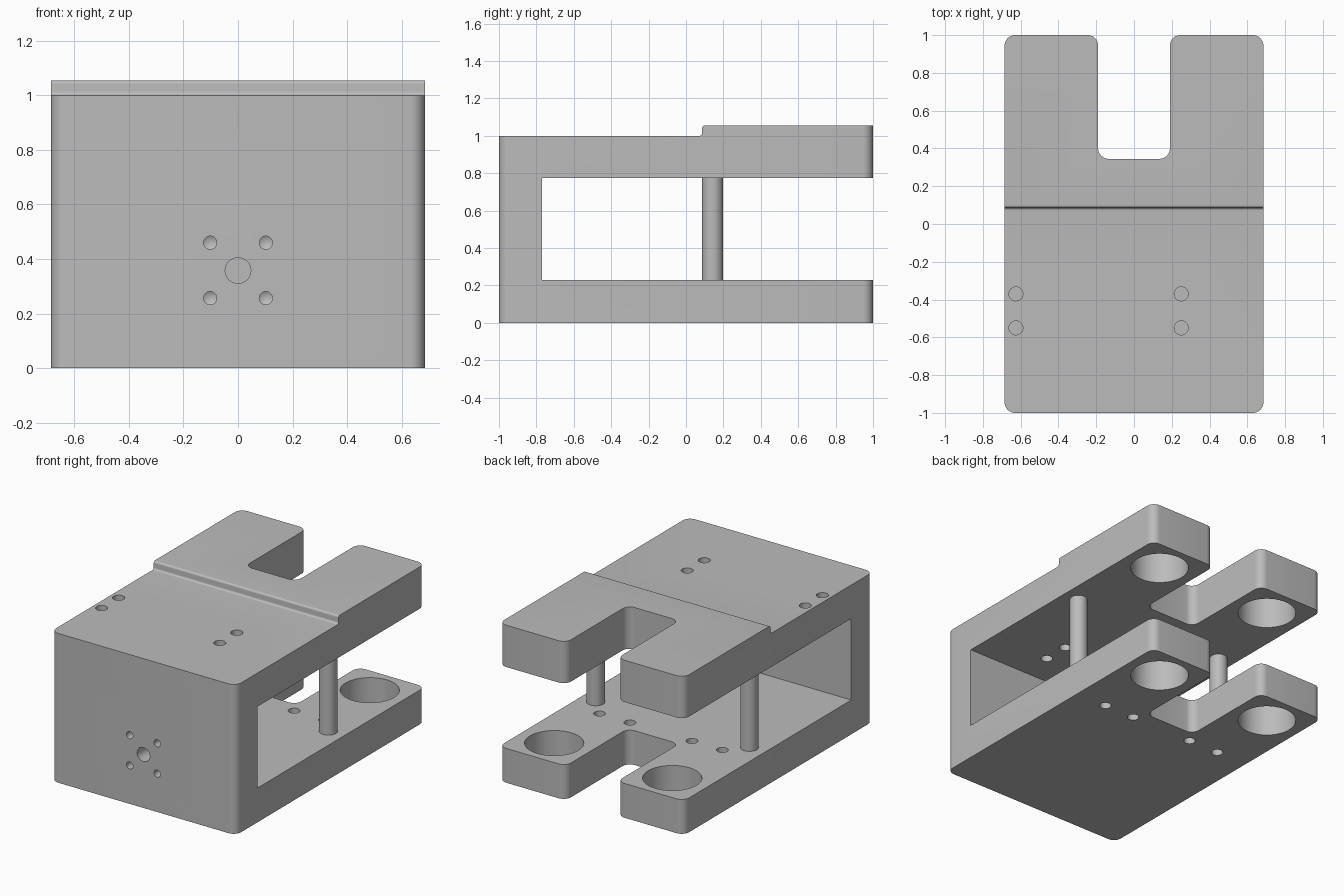
import bpy, bmesh
from math import pi
from mathutils import Vector, Matrix

cube = bpy.data.objects.get("Cube")
if cube:
    bpy.data.objects.remove(cube, do_unlink=True)

grey = bpy.data.materials.new("plain grey")
grey.use_nodes = True
grey.diffuse_color = (0.5, 0.5, 0.5, 1)
grey.node_tree.nodes["Principled BSDF"].inputs["Base Color"].default_value = grey.diffuse_color


def make_object(name, bm):
    bmesh.ops.recalc_face_normals(bm, faces=bm.faces)
    mesh = bpy.data.meshes.new(name)
    bm.to_mesh(mesh)
    bm.free()
    mesh.materials.append(grey)
    obj = bpy.data.objects.new(name, mesh)
    bpy.context.collection.objects.link(obj)
    return obj


def rounded(points, steps=8):
    """Replace each (u, v, radius) corner by a quarter arc."""
    out = []
    for i, (u, v, r) in enumerate(points):
        p = Vector((u, v))
        if not r:
            out.append(p)
            continue
        a = (Vector(points[i - 1][:2]) - p).normalized() * r
        b = (Vector(points[(i + 1) % len(points)][:2]) - p).normalized() * r
        for k in range(steps + 1):
            m = Matrix.Rotation(k / steps * pi / 2, 2) @ Vector((1, 0))
            out.append(p + a + b - b * m.x - a * m.y)
    return out


def prism(name, points, place, along):
    bm = bmesh.new()
    face = bm.faces.new([bm.verts.new(place(u, v)) for u, v in rounded(points)])
    ext = bmesh.ops.extrude_face_region(bm, geom=[face])
    verts = [g for g in ext["geom"] if isinstance(g, bmesh.types.BMVert)]
    bmesh.ops.translate(bm, verts=verts, vec=along)
    return make_object(name, bm)


def add_cylinder(bm, start, end, radius, tip=0):
    """Cylinder from start to end, with an optional cone tip past the end."""
    start, end = Vector(start), Vector(end)
    axis = end - start
    turn = axis.to_track_quat("Z", "Y").to_matrix().to_4x4()
    new = bmesh.ops.create_cone(
        bm, cap_ends=True, segments=48, radius1=radius, radius2=radius,
        depth=axis.length, matrix=Matrix.Translation((start + end) / 2) @ turn)
    if tip:
        caps = {f for v in new["verts"] for f in v.link_faces if len(f.verts) > 4}
        cap = min(caps, key=lambda f: (f.calc_center_median() - end).length)
        poked = bmesh.ops.poke(bm, faces=[cap])
        poked["verts"][0].co = end + axis.normalized() * tip


def cut(target, cutter, operation):
    mod = target.modifiers.new("cut", "BOOLEAN")
    mod.operation, mod.object, mod.solver = operation, cutter, "EXACT"
    bpy.context.view_layer.objects.active = target
    bpy.ops.object.modifier_apply(modifier=mod.name)
    bpy.data.objects.remove(cutter, do_unlink=True)


def smooth(obj):
    bpy.ops.object.select_all(action="DESELECT")
    obj.select_set(True)
    bpy.context.view_layer.objects.active = obj
    bpy.ops.object.shade_smooth_by_angle(angle=pi / 6)


W, LOW, HIGH, TOP = 0.685, 0.23, 0.775, 1.055

# C-shaped side profile with a filleted step on top
side = [(-1, 0, 0), (1.1, 0, 0), (1.1, LOW, 0), (-0.77, LOW, 0), (-0.77, HIGH, 0),
        (1.1, HIGH, 0), (1.1, TOP, 0), (0.086, TOP, 0.014), (0.086, 1, 0.014), (-1.1, 1, 0),
        (-1.1, 0, 0)]
side[0] = (-1.1, 0, 0)
side.pop()
body = prism("bracket_body", side, lambda y, z: (-0.8, y, z), (1.6, 0, 0))

# Forked plan outline with rounded corners
R, S = 0.055, 0.19
plan = [(-W, -1, R), (W, -1, R), (W, 1, R), (S, 1, R), (S, 0.345, R),
        (-S, 0.345, R), (-S, 1, R), (-W, 1, R)]
cut(body, prism("plan_cutter", plan, lambda x, y: (x, y, -0.1), (0, 0, 1.3)), "INTERSECT")

# Drilled holes and pockets
holes = bmesh.new()
for sx in (-1, 1):
    x = sx * 0.4375
    add_cylinder(holes, (x, 0.77, -0.1), (x, 0.77, 0.4), 0.18)
    add_cylinder(holes, (x, 0.77, 0.6), (x, 0.77, 1.0), 0.18)
    for x in (sx * 0.455, sx * 0.23):
        add_cylinder(holes, (x, 0.265, -0.1), (x, 0.265, 0.4), 0.036)
    for z in (0.257, 0.46):
        add_cylinder(holes, (sx * 0.102, -1.1, z), (sx * 0.102, -0.88, z), 0.024, 0.014)
for x in (-0.625, 0.25):
    for y in (-0.55, -0.37):
        add_cylinder(holes, (x, y, 0.6), (x, y, 1.1), 0.037)
add_cylinder(holes, (0, -1.1, 0.358), (0, -0.88, 0.358), 0.047)
cut(body, make_object("hole_cutter", holes), "DIFFERENCE")
smooth(body)

# Posts between the two plates
for label, sx in (("left", 1), ("right", -1)):
    bm = bmesh.new()
    add_cylinder(bm, (sx * 0.57, 0.142, LOW), (sx * 0.57, 0.142, HIGH), 0.056)
    smooth(make_object(label + "_post", bm))
